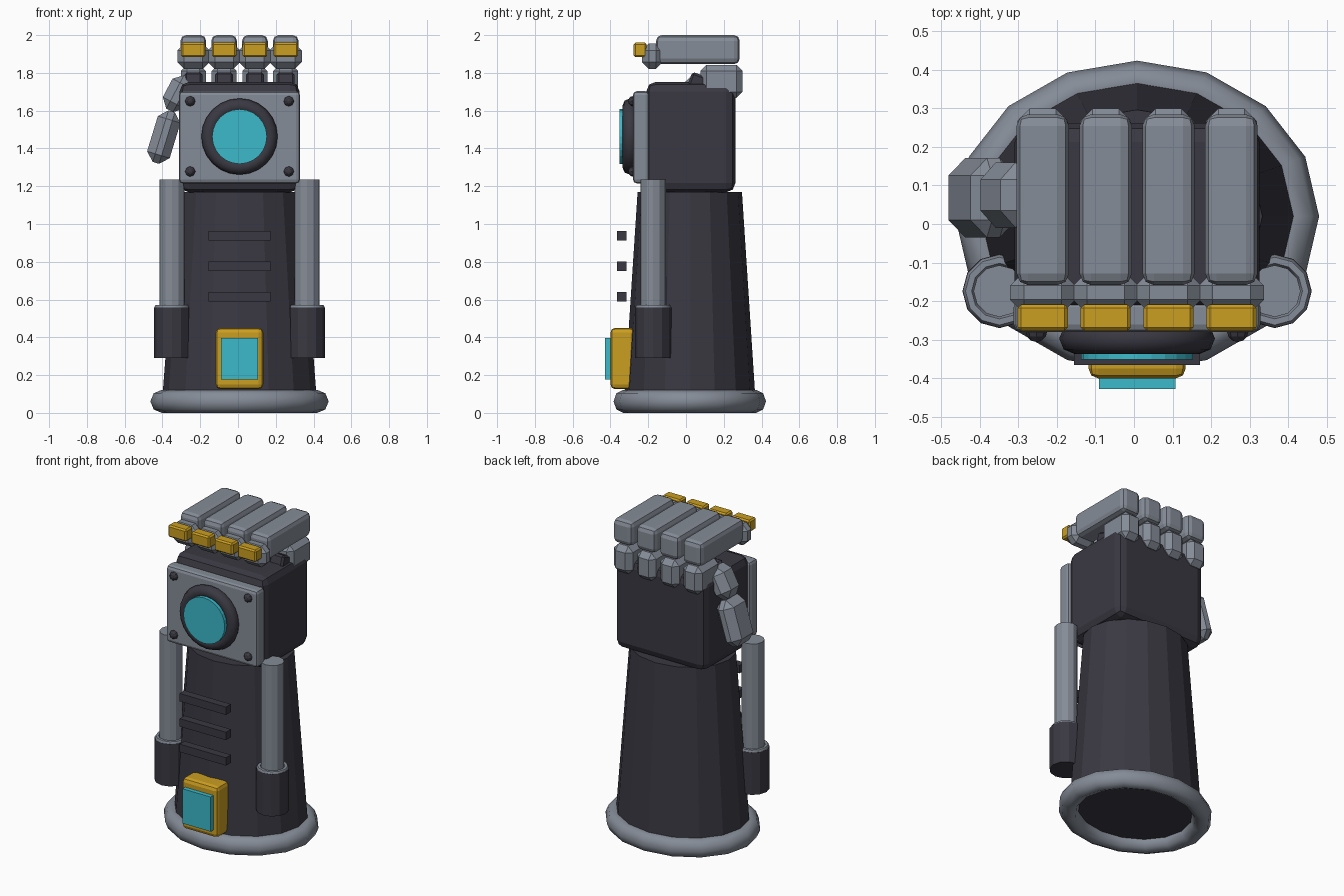
import bpy, math

if "Cube" in bpy.data.objects:
    bpy.data.objects.remove(bpy.data.objects["Cube"])

CX = 0.008  # shared symmetry axis


def mat(name, col):
    m = bpy.data.materials.new(name)
    m.diffuse_color = (*col, 1)
    m.use_nodes = True
    m.node_tree.nodes["Principled BSDF"].inputs["Base Color"].default_value = m.diffuse_color
    return m


DARK = mat("dark_metal", (0.042, 0.040, 0.054))
GRAY = mat("steel_gray", (0.235, 0.262, 0.310))
GOLD = mat("amber", (0.60, 0.345, 0.015))
CYAN = mat("cyan_glow", (0.045, 0.49, 0.60))


def finish(name, m, smooth=False):
    o = bpy.context.object
    o.name = name
    o.data.materials.append(m)
    if smooth:
        bpy.ops.object.shade_smooth_by_angle(angle=math.radians(60))
    return o


def box(name, m, loc, size, bevel=0, seg=1, rot=(0, 0, 0)):
    bpy.ops.mesh.primitive_cube_add(size=1, location=loc)
    o = finish(name, m)
    o.scale = size
    bpy.ops.object.transform_apply(location=False, rotation=False, scale=True)
    o.rotation_euler = rot
    if bevel:
        b = o.modifiers.new("bevel", "BEVEL")
        b.width, b.segments, b.limit_method = bevel, seg, 'NONE'
    return o


def cyl(name, m, loc, r, depth, n=12, rot=(0, 0, 0), r2=None):
    bpy.ops.mesh.primitive_cone_add(vertices=n, radius1=r, radius2=r if r2 is None else r2,
                                    depth=depth, location=loc, rotation=rot)
    return finish(name, m)


def torus(name, m, loc, R, r, n, k, rot=(0, 0, 0)):
    bpy.ops.mesh.primitive_torus_add(major_radius=R, minor_radius=r, major_segments=n,
                                     minor_segments=k, location=loc, rotation=rot)
    return finish(name, m, True)


FRONT = (math.pi / 2, 0, 0)

# Forearm shell and base ring, both oval
arm = cyl("forearm", DARK, (CX, 0.02, 0.615), 0.41, 1.11, 16, r2=0.325)
arm.scale.y = 0.85
ring = torus("base_ring", GRAY, (CX, 0.02, 0.061), 0.411, 0.061, 16, 8)
ring.scale.y = 0.855

# Palm block with front plate
box("palm", DARK, (CX, 0.026, 1.46), (0.635, 0.472, 0.585), 0.05, 2)
box("palm_plate", GRAY, (CX, -0.238, 1.459), (0.64, 0.085, 0.488), 0.02, 2)

# Plate bolts
for sx in (-1, 1):
    for z in (1.65, 1.278):
        bpy.ops.mesh.primitive_uv_sphere_add(segments=8, ring_count=6, radius=0.028,
                                             location=(CX + sx * 0.261, -0.278, z), rotation=FRONT)
        finish("plate_bolt", DARK)

# Round emitter
torus("emitter_bezel", DARK, (CX, -0.297, 1.463), 0.162, 0.04, 24, 8, FRONT)
cyl("emitter_lens", CYAN, (CX, -0.30, 1.463), 0.145, 0.104, 24, FRONT)

# Side pistons
for sx in (-1, 1):
    x, y = CX + sx * 0.357, -0.174
    cyl("piston_rod", GRAY, (x, y, 0.865), 0.067, 0.74)
    cyl("piston_sleeve", DARK, (x, y, 0.424), 0.096, 0.268)
    torus("piston_collar", GRAY, (x, y, 0.556), 0.080, 0.016, 12, 6)

# Vent bars and control box
for z in (0.937, 0.777, 0.615):
    box("vent_bar", DARK, (CX, -0.340, z), (0.326, 0.05, 0.05))
box("control_box", GOLD, (CX, -0.335, 0.288), (0.252, 0.13, 0.325), 0.025, 2)
box("control_screen", CYAN, (CX, -0.405, 0.287), (0.198, 0.045, 0.22))

# Four folded fingers
for i in range(4):
    x = CX + (i - 1.5) * 0.163
    box("finger_knuckle", GRAY, (x, 0.188, 1.755), (0.132, 0.222, 0.175), 0.032, 1)
    box("finger_hinge", DARK, (x, 0.07, 1.745), (0.095, 0.11, 0.09), 0.012, 1, (math.radians(-20), 0, 0))
    box("finger_segment", GRAY, (x, 0.063, 1.923), (0.136, 0.443, 0.154), 0.03, 2)
    box("finger_joint", GRAY, (x, -0.178, 1.888), (0.17, 0.108, 0.135), 0.036, 1)
    box("finger_tip", GOLD, (x, -0.243, 1.922), (0.13, 0.068, 0.076), 0.009, 1)

# Thumb
box("thumb_upper", GRAY, (-0.315, 0.075, 1.69), (0.13, 0.17, 0.20), 0.045, 1, (0, math.radians(28), 0))
box("thumb_lower", GRAY, (-0.393, 0.068, 1.46), (0.125, 0.205, 0.285), 0.045, 1, (0, math.radians(17), 0))
